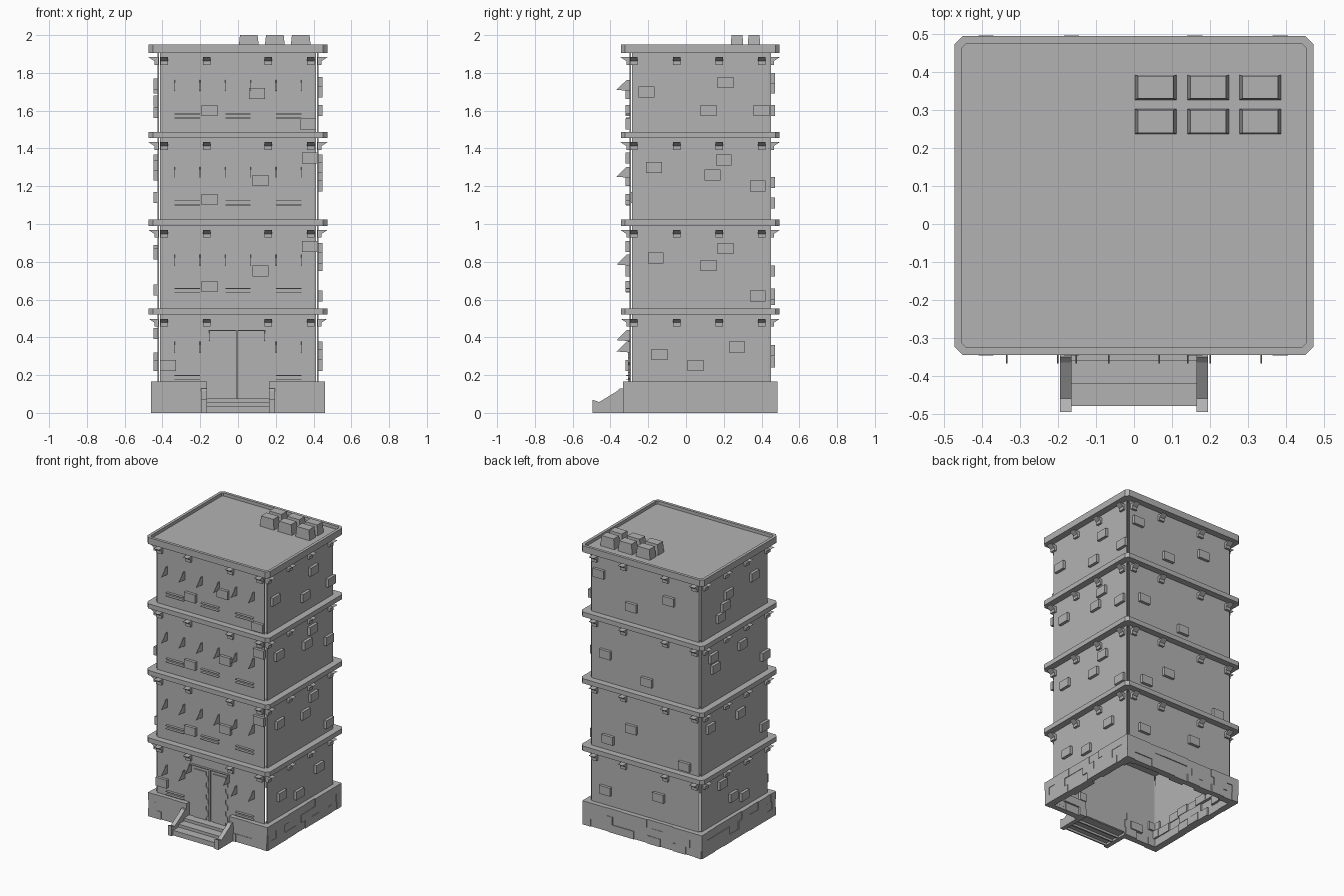
import bpy, bmesh, math, random
from mathutils import Vector, Matrix

random.seed(4)
cube = bpy.data.objects.get("Cube")
if cube:
    bpy.data.objects.remove(cube, do_unlink=True)

stone = bpy.data.materials.new("plain grey")
stone.use_nodes = True
grey = (0.45, 0.45, 0.45, 1)
stone.diffuse_color = grey
stone.node_tree.nodes["Principled BSDF"].inputs["Base Color"].default_value = grey

CY = 0.075                      # building centre in y
HX, HY = 0.427, 0.375           # half sizes of the walls
LEVELS = (0.52, 0.99, 1.455)    # undersides of the storey ledges


def finish(name, bm):
    bmesh.ops.recalc_face_normals(bm, faces=bm.faces)
    mesh = bpy.data.meshes.new(name)
    bm.to_mesh(mesh)
    bm.free()
    mesh.materials.append(stone)
    obj = bpy.data.objects.new(name, mesh)
    bpy.context.collection.objects.link(obj)
    return obj


def box(bm, x0, x1, y0, y1, z0, z1, place=Matrix()):
    size = Matrix.Diagonal((x1 - x0, y1 - y0, z1 - z0, 1))
    mid = Matrix.Translation(((x0 + x1) / 2, (y0 + y1) / 2, (z0 + z1) / 2))
    return bmesh.ops.create_cube(bm, size=1, matrix=place @ mid @ size)["verts"]


def prism(bm, points, offset, place=Matrix()):
    """Extrude a closed outline of 3D points by an offset."""
    face = bm.faces.new([bm.verts.new(place @ Vector(p)) for p in points])
    made = bmesh.ops.extrude_face_region(bm, geom=[face])["geom"]
    moved = [v for v in made if isinstance(v, bmesh.types.BMVert)]
    shift = place.to_3x3() @ Vector(offset)
    bmesh.ops.translate(bm, verts=moved, vec=shift)
    if face not in bm.faces[:]:
        bm.faces.new([v for v in face.verts])


# Side frames: local x runs along the wall, local -y points outward
def side(turn):
    reach = HY if turn % 2 == 0 else HX
    return (Matrix.Translation((0, CY, 0)) @ Matrix.Rotation(turn * math.pi / 2, 4, 'Z')
            @ Matrix.Translation((0, -reach, 0)))


FRONT, EAST, BACK, WEST = SIDES = [side(i) for i in range(4)]

# Wall panels, leaving narrow open slits at the corners
for name, place, half in zip(("front", "right", "back", "left"), SIDES, (HX, HY, HX, HY)):
    bm = bmesh.new()
    box(bm, -half + 0.013, half - 0.013, 0, 0.008, 0.02, 1.92, place)
    finish(name + "_wall", bm)


# Ledges with chamfered corners
def slab(bm, z0, z1, hx=0.473, hy=0.42, cut=0.022):
    ring = [(hx, hy - cut), (hx - cut, hy), (cut - hx, hy), (-hx, hy - cut),
            (-hx, cut - hy), (cut - hx, -hy), (hx - cut, -hy), (hx, cut - hy)]
    prism(bm, [(x, y + CY, z0) for x, y in ring], (0, 0, z1 - z0))


for i, z in enumerate(LEVELS):
    bm = bmesh.new()
    slab(bm, z, z + 0.033)
    finish(f"storey_ledge_{i + 1}", bm)

# Roof with a sunken deck inside a low parapet
bm = bmesh.new()
slab(bm, 1.905, 1.95)
bmesh.ops.recalc_face_normals(bm, faces=bm.faces)
top = [f for f in bm.faces if f.normal.z > 0.9]
bmesh.ops.inset_region(bm, faces=top, thickness=0.022)
made = bmesh.ops.extrude_face_region(bm, geom=top)["geom"]
bmesh.ops.translate(bm, vec=(0, 0, -0.022),
                    verts=[v for v in made if isinstance(v, bmesh.types.BMVert)])
bmesh.ops.delete(bm, geom=[f for f in top if f.is_valid], context='FACES')
finish("roof", bm)

# Roof machine boxes, slightly tapered
bm = bmesh.new()
for x in (0.057, 0.195, 0.332):
    for y in (0.27, 0.36):
        for v in box(bm, x - 0.055, x + 0.055, y - 0.033, y + 0.033, 1.925, 2.0):
            if v.co.z > 1.96:
                v.co.x = x + (v.co.x - x) * 0.85
                v.co.y = y + (v.co.y - y) * 0.9
finish("roof_boxes", bm)

# Wedge brackets below every ledge
bm = bmesh.new()
outline = ((0.005, 0), (-0.046, 0), (-0.016, -0.02), (-0.016, -0.04), (0.005, -0.04))
for z in LEVELS + (1.905,):
    for i, place in enumerate(SIDES):
        along = (-0.39, -0.165, 0.16, 0.385) if i % 2 == 0 else (-0.352, -0.125, 0.1, 0.327)
        for a in along:
            a = -a if i > 1 else a
            prism(bm, [(a - 0.02, y, z - 0.022 + h) for y, h in outline], (0.04, 0, 0), place)
finish("ledge_brackets", bm)

# Raised stones scattered on each wall: (position along wall, height)
STONES = (
    (FRONT, 1, 0, ((-0.15, 1.6), (0.1, 1.69), (0.37, 1.53), (-0.15, 1.13), (0.12, 1.23),
                   (0.38, 1.35), (-0.15, 0.67), (0.12, 0.75), (0.38, 0.88), (-0.37, 0.25))),
    (EAST, 1, CY, ((-0.21, 1.7), (0.12, 1.6), (0.21, 1.75), (0.4, 1.6), (-0.17, 1.3),
                   (0.14, 1.26), (0.2, 1.34), (0.38, 1.2), (-0.16, 0.82), (0.12, 0.78),
                   (0.21, 0.87), (0.38, 0.62), (-0.14, 0.31), (0.05, 0.25), (0.27, 0.35))),
    (BACK, -1, 0, ((0.1, 1.6), (-0.19, 1.72), (0.35, 1.77), (-0.02, 1.11), (0.3, 1.22),
                   (0.28, 0.63), (-0.31, 0.6), (0.1, 0.75), (0.3, 0.27), (-0.11, 0.33))),
    (WEST, -1, CY, ((0.19, 1.65), (0.24, 1.59), (0.15, 1.72), (-0.13, 1.74), (0.32, 1.34),
                    (0.3, 1.26), (0, 1.31), (-0.25, 1.14), (0.35, 0.86), (0.02, 0.84),
                    (-0.24, 0.65), (0.22, 0.42), (0.1, 0.29), (-0.02, 0.25))),
)
bm = bmesh.new()
for place, sign, shift, spots in STONES:
    for a, z in spots:
        a = sign * (a - shift)
        box(bm, a - 0.042, a + 0.042, -0.02, 0.004, z - 0.029, z + 0.029, place)
finish("raised_stones", bm)

# Plinth of staggered blocks in three courses, open at the doorway
bm = bmesh.new()
for i, place in enumerate(SIDES):
    half = (HX if i % 2 == 0 else HY) + 0.034
    for row in range(3):
        a = -half
        step = 0.05 if (row + i) % 2 else 0.1
        while a < half - 0.001:
            b = half if half - a - step < 0.03 else a + step
            out = 0.034 - random.choice((0, 0, 0.003, 0.006))
            for lo, hi in ([(a, min(b, -0.165)), (max(a, 0.165), b)] if i == 0 else [(a, b)]):
                if hi - lo > 0.005:
                    box(bm, lo, hi, -out, random.uniform(0.005, 0.03),
                        row * 0.055, row * 0.055 + 0.055, place)
            a, step = b, random.uniform(0.085, 0.11)
finish("plinth_blocks", bm)

# Entrance stairs and sloping side rails
bm = bmesh.new()
for y, z in ((-0.48, 0.035), (-0.42, 0.055), (-0.36, 0.075)):
    box(bm, -0.166, 0.166, y, -0.296, z - 0.02, z)
    box(bm, -0.166, 0.166, y, y + 0.01, 0, z)
finish("entrance_steps", bm)
bm = bmesh.new()
rail = ((-0.495, 0), (-0.495, 0.07), (-0.46, 0.057), (-0.365, 0.115), (-0.35, 0.13),
        (-0.3, 0.13), (-0.3, 0))
for x in (-0.195, 0.165):
    prism(bm, [(x, y, z) for y, z in rail], (0.03, 0, 0))
finish("stair_rails", bm)

# Double door with notched edges, centre post and lintel
bm = bmesh.new()
for x in (-0.08, 0.07):
    box(bm, x - 0.048, x + 0.048, -0.306, -0.298, 0.075, 0.41)
    for edge in (x - 0.048, x + 0.048):
        for z in (0.12, 0.2, 0.28, 0.36):
            shape = ((-0.014, -0.014), (0, -0.027), (0.014, -0.014),
                     (0.014, 0.014), (0, 0.027), (-0.014, 0.014))
            prism(bm, [(edge + dx, -0.306, z + dz) for dx, dz in shape], (0, 0.007, 0))
box(bm, -0.011, 0.001, -0.308, -0.298, 0.075, 0.435)
box(bm, -0.155, 0.145, -0.315, -0.298, 0.433, 0.439)
finish("double_door", bm)

# Thin triangular fins beside the windows, and paired sills
fins, sills = bmesh.new(), bmesh.new()


def fin(x, z):
    tri = ((-0.298, z), (-0.368, z + 0.005), (-0.314, z + 0.058), (-0.298, z + 0.058))
    prism(fins, [(x - 0.002, y, h) for y, h in tri], (0.004, 0, 0))


for z in (0.32, 0.78, 1.245, 1.705):
    for x in (-0.268, 0, 0.268):
        if z < 0.5 and x == 0:
            continue
        for dx in (-0.067, 0.067):
            fin(x + dx, z)
        for drop in (0.12, 0.142):
            box(sills, x - 0.067, x + 0.067, -0.318, -0.298, z - drop - 0.004, z - drop)
for x in (-0.152, 0.142):
    fin(x, 0.38)
finish("window_fins", fins)
finish("window_sills", sills)
